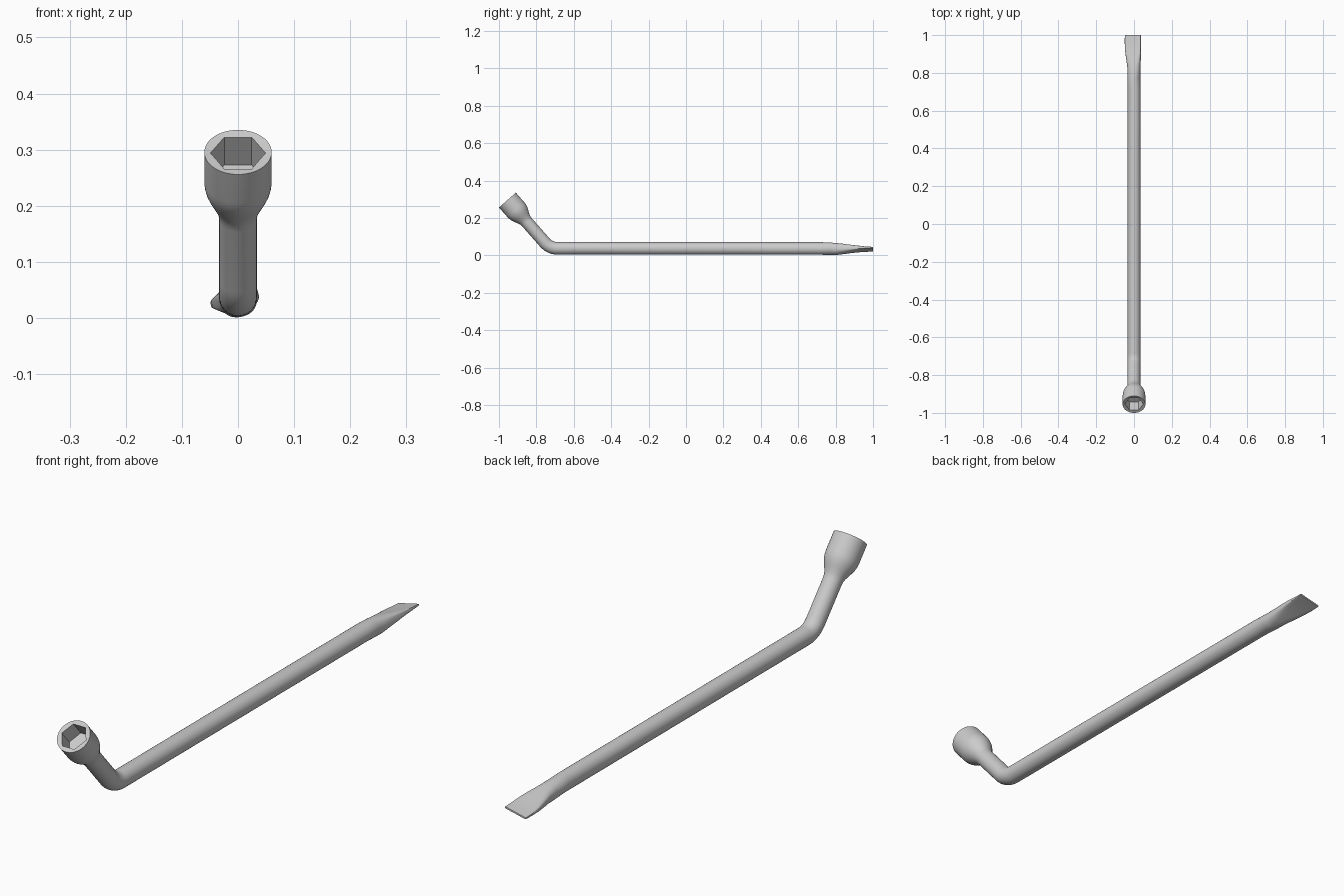
import bpy, bmesh, math
from mathutils import Vector

if "Cube" in bpy.data.objects:
    bpy.data.objects.remove(bpy.data.objects["Cube"])

SEG = 48
R = 0.0335                      # rod radius
ROD_Z = 0.037                   # rod centre height
TURN = math.radians(48.6)       # bend of the socket arm
RIM = Vector((0, -0.955, 0.2955))

bm = bmesh.new()
rings = []


def frame(a):
    """Travel direction and upward normal of the path turned by angle a."""
    return (Vector((0, -math.cos(a), math.sin(a))),
            Vector((0, math.sin(a), math.cos(a))))


def add_ring(centre, a, pts):
    _, v = frame(a)
    rings.append([bm.verts.new(Vector(centre) + Vector((1, 0, 0)) * p + v * q)
                  for p, q in pts])


def superellipse(hw, ht, n=2.0, tilt=0.0):
    pts = []
    for i in range(SEG):
        t = 2 * math.pi * i / SEG
        c, s = math.cos(t), math.sin(t)
        p = hw * math.copysign(abs(c) ** (2 / n), c)
        q = ht * math.copysign(abs(s) ** (2 / n), s)
        pts.append((p * math.cos(tilt) - q * math.sin(tilt),
                    p * math.sin(tilt) + q * math.cos(tilt)))
    return pts


def hexagon(r):
    pts = []
    for i in range(SEG):
        t = 2 * math.pi * i / SEG
        k = t % (math.pi / 3) - math.pi / 6
        d = r * math.cos(math.pi / 6) / math.cos(k)
        pts.append((d * math.cos(t), d * math.sin(t)))
    return pts


# pry blade: y, half width, half thickness, squareness, tilt, centre x, centre z
for y, hw, ht, n, tilt, cx, cz in [
        (1.00, 0.0435, 0.003, 12, 13, -0.006, 0.033),
        (0.96, 0.0435, 0.006, 10, 13, -0.006, 0.033),
        (0.92, 0.0425, 0.011, 6, 13, -0.005, 0.034),
        (0.88, 0.0390, 0.018, 4, 13, -0.003, 0.034),
        (0.84, 0.0350, 0.026, 2.7, 13, -0.001, 0.034),
        (0.80, 0.0335, 0.032, 2.2, 13, 0, 0.0335),
        (0.77, R, 0.0335, 2, 13, 0, 0.0350),
        (0.72, R, R, 2, 0, 0, ROD_Z)]:
    add_ring((cx, y, cz), 0, superellipse(hw, ht, n, math.radians(tilt)))

# rod bend, a circular arc between the straight rod and the socket arm
d_end, v_end = frame(TURN)
corner = RIM - d_end * ((RIM.z - ROD_Z) / d_end.z)
BEND_R = 0.09
y0 = corner.y + BEND_R * math.tan(TURN / 2)
for i in range(11):
    a = TURN * i / 10
    centre = (0, y0 - BEND_R * math.sin(a), ROD_Z + BEND_R * (1 - math.cos(a)))
    add_ring(centre, a, superellipse(R, R))

# socket outside: distance below the rim, radius
for t, r in [(0.160, R), (0.148, 0.0345), (0.136, 0.038), (0.122, 0.0445),
             (0.108, 0.051), (0.094, 0.0565), (0.080, 0.0594), (0.068, 0.060),
             (0.0, 0.060)]:
    add_ring(RIM - d_end * t, TURN, superellipse(r, r))

# hexagonal recess
add_ring(RIM - d_end * 0.002, TURN, hexagon(0.049))
add_ring(RIM - d_end * 0.068, TURN, hexagon(0.049))

# skin the rings and close both ends
for a, b in zip(rings, rings[1:]):
    for i in range(SEG):
        j = (i + 1) % SEG
        bm.faces.new((a[i], a[j], b[j], b[i]))
bm.faces.new(rings[0])
bm.faces.new(rings[-1])
bmesh.ops.recalc_face_normals(bm, faces=bm.faces)

mesh = bpy.data.meshes.new("lug_wrench")
bm.to_mesh(mesh)
bm.free()
wrench = bpy.data.objects.new("lug_wrench", mesh)
bpy.context.collection.objects.link(wrench)
bpy.context.view_layer.objects.active = wrench
wrench.select_set(True)
bpy.ops.object.shade_smooth_by_angle(angle=math.radians(35))
